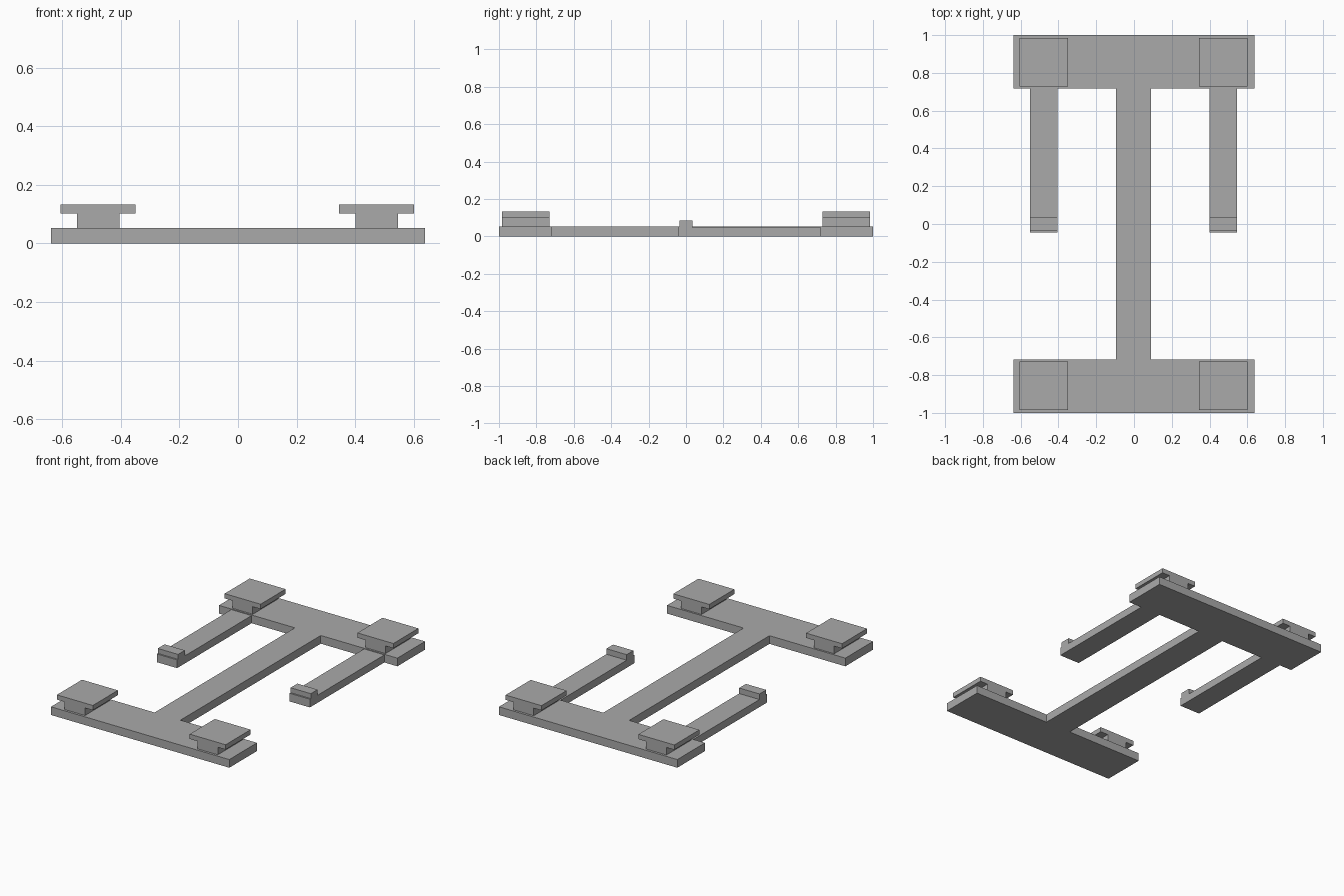
import bpy
import bmesh
from mathutils import Matrix, Vector

cube = bpy.data.objects.get("Cube")
if cube:
    bpy.data.objects.remove(cube, do_unlink=True)

grey = bpy.data.materials.new("matte_grey")
grey.use_nodes = True
COLOUR = (0.4, 0.4, 0.4, 1)
grey.diffuse_color = COLOUR
grey.node_tree.nodes["Principled BSDF"].inputs["Base Color"].default_value = COLOUR


def prism(name, profile, depth, matrix):
    """Extrude a flat xy profile along local z, then place it."""
    bm = bmesh.new()
    face = bm.faces.new([bm.verts.new((x, y, 0)) for x, y in profile])
    new = bmesh.ops.extrude_face_region(bm, geom=[face])["geom"]
    verts = [v for v in new if isinstance(v, bmesh.types.BMVert)]
    bmesh.ops.translate(bm, verts=verts, vec=Vector((0, 0, depth)))
    bmesh.ops.transform(bm, matrix=matrix, verts=bm.verts)
    bmesh.ops.recalc_face_normals(bm, faces=bm.faces)
    mesh = bpy.data.meshes.new(name)
    bm.to_mesh(mesh)
    bm.free()
    mesh.materials.append(grey)
    obj = bpy.data.objects.new(name, mesh)
    bpy.context.collection.objects.link(obj)
    return obj


BASE_TOP = 0.053
SHIFT = -0.0025           # upper parts and spine sit slightly off centre
ARM_X, ARM_HALF = 0.475, 0.0725
BAR_X, BAR_IN, SPINE = 0.638, 0.717, 0.0925

# I-shaped base plate
half = [(BAR_X, -1), (BAR_X, -BAR_IN), (SPINE + SHIFT, -BAR_IN),
        (SPINE + SHIFT, BAR_IN), (BAR_X, BAR_IN), (BAR_X, 1)]
other = [(-BAR_X, 1), (-BAR_X, BAR_IN), (-SPINE + SHIFT, BAR_IN),
         (-SPINE + SHIFT, -BAR_IN), (-BAR_X, -BAR_IN), (-BAR_X, -1)]
prism("base_plate", half + other, BASE_TOP, Matrix())

# T-shaped mounts on the four corners: profile in xz, swept along y
PAD_HALF, STEM_TOP, PAD_TOP, PAD_DEPTH = 0.1285, 0.102, 0.133, 0.256
right = [(ARM_HALF, BASE_TOP), (ARM_HALF, STEM_TOP),
         (PAD_HALF, STEM_TOP), (PAD_HALF, PAD_TOP)]
tee = right + [(-x, z) for x, z in reversed(right)]
upright = Matrix(((1, 0, 0, 0), (0, 0, 1, 0), (0, 1, 0, 0), (0, 0, 0, 1)))

# Spring arms with a raised catch: profile in yz, swept along x
arm = [(BAR_IN, 0), (BAR_IN, 0.049), (0.035, 0.049), (0.035, 0.085),
       (-0.034, 0.085), (-0.034, BASE_TOP), (-0.044, BASE_TOP), (-0.044, 0)]
sideways = Matrix(((0, 0, 1, 0), (1, 0, 0, 0), (0, 1, 0, 0), (0, 0, 0, 1)))

for side, sx in (("left", 1), ("right", -1)):
    x = sx * ARM_X + SHIFT
    for end, sy in (("front", -1), ("back", 1)):
        place = Matrix.Translation((x, sy * 0.857 - PAD_DEPTH / 2, 0))
        prism(f"{end}_{side}_mount", tee, PAD_DEPTH, place @ upright)
    place = Matrix.Translation((x - ARM_HALF, 0, 0))
    prism(f"{side}_arm", arm, 2 * ARM_HALF, place @ sideways)
